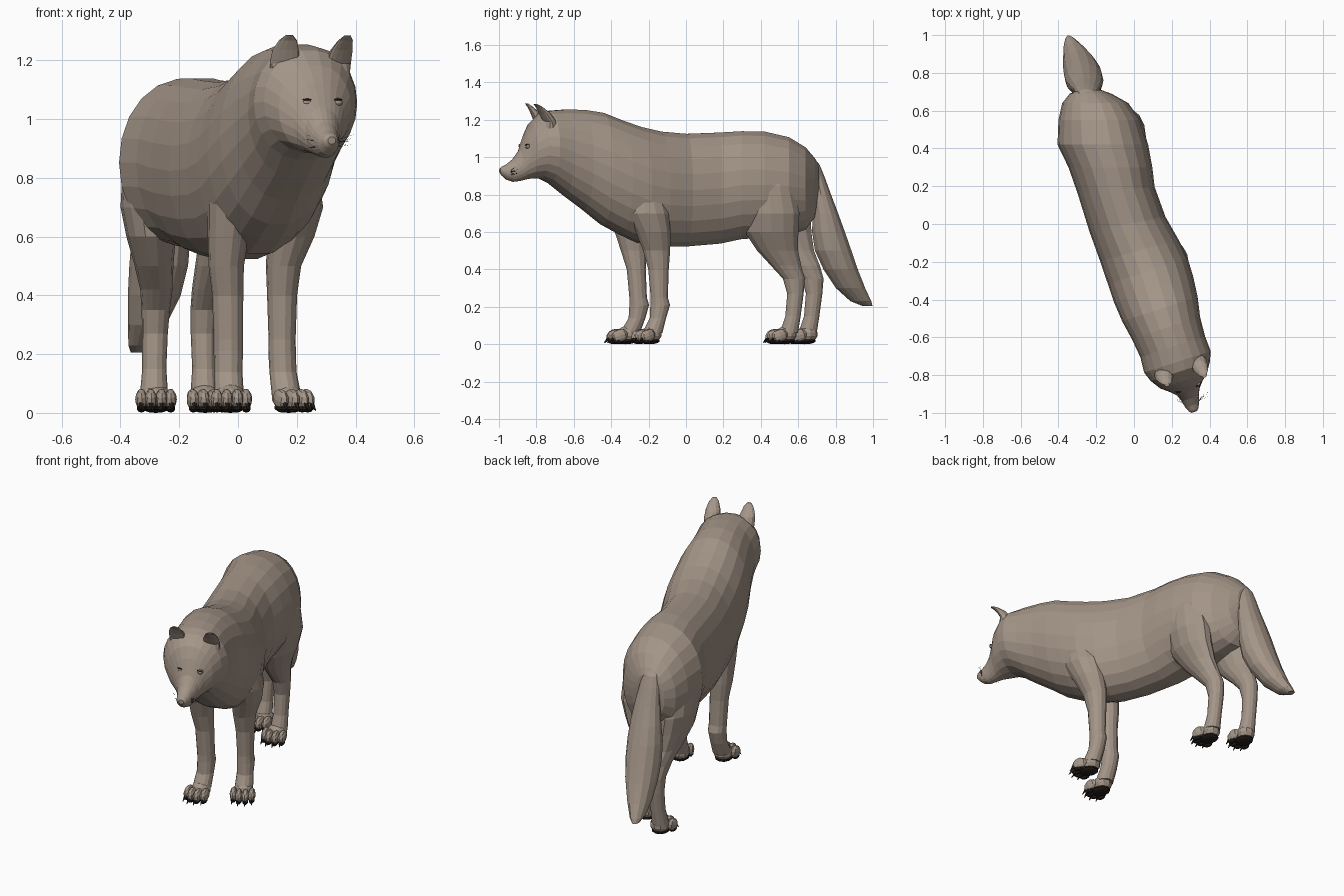
import bpy, bmesh, math, random
from mathutils import Vector, Matrix

random.seed(3)


def material(name, rgb):
    m = bpy.data.materials.new(name)
    m.diffuse_color = (*rgb, 1)
    return m


FUR = material("grey brown fur", (0.37, 0.30, 0.245))
DARK = material("dark claw", (0.018, 0.014, 0.012))


def finish(name, bm, mats=(FUR,)):
    bmesh.ops.recalc_face_normals(bm, faces=bm.faces[:])
    me = bpy.data.meshes.new(name)
    bm.to_mesh(me)
    bm.free()
    for m in mats:
        me.materials.append(m)
    ob = bpy.data.objects.new(name, me)
    bpy.context.collection.objects.link(ob)
    return ob


def loft(name, rings):
    """Skin a list of point rings and close both ends."""
    bm = bmesh.new()
    vs = [[bm.verts.new(p) for p in r] for r in rings]
    n = len(vs[0])
    for a, b in zip(vs, vs[1:]):
        for i in range(n):
            j = (i + 1) % n
            bm.faces.new((a[i], a[j], b[j], b[i]))
    bm.faces.new(vs[0])
    bm.faces.new(vs[-1])
    return finish(name, bm)


def limb(name, rows, n=14):
    """Rows of z, x, y, x radius, y radius."""
    angles = [2 * math.pi * i / n for i in range(n)]
    return loft(name, [[(x + rx * math.cos(a), y + ry * math.sin(a), z) for a in angles]
                       for z, x, y, rx, ry in rows])


def ball(bm, loc, size, mat=0, rot=0.0, u=10, v=7):
    m = (Matrix.Translation(loc) @ Matrix.Rotation(rot, 4, 'X')
         @ Matrix.Diagonal((*size, 1)))
    r = bmesh.ops.create_uvsphere(bm, u_segments=u, v_segments=v, radius=1, matrix=m)
    for f in {f for vert in r['verts'] for f in vert.link_faces}:
        f.material_index = mat


def spike(bm, a, b, r, mat=0, sides=5):
    a, b = Vector(a), Vector(b)
    d = b - a
    m = Matrix.Translation((a + b) / 2) @ d.to_track_quat('Z', 'Y').to_matrix().to_4x4()
    res = bmesh.ops.create_cone(bm, cap_ends=True, segments=sides, radius1=r,
                                radius2=r * 0.15, depth=d.length, matrix=m)
    for f in {f for vert in res['verts'] for f in vert.link_faces}:
        f.material_index = mat


# Trunk, neck and head: y, centre x, half width, top z, bottom z
trunk = [
    (0.71, -.235, .06, .96, .80), (0.69, -.23, .11, .995, .68), (0.64, -.205, .175, 1.055, .61),
    (0.55, -.183, .217, 1.11, .58), (0.42, -.165, .24, 1.14, .565), (0.30, -.125, .222, 1.142, .56),
    (0.18, -.095, .205, 1.135, .535), (0.0, -.035, .205, 1.128, .52), (-0.14, .028, .215, 1.14, .52),
    (-0.25, .073, .222, 1.165, .54), (-0.35, .105, .22, 1.20, .585), (-0.45, .137, .21, 1.24, .64),
    (-0.55, .169, .19, 1.256, .72), (-0.65, .205, .18, 1.257, .795), (-0.73, .23, .185, 1.25, .86),
    (-0.78, .245, .165, 1.235, .885), (-0.83, .262, .13, 1.185, .885), (-0.86, .275, .092, 1.125, .88),
    (-0.89, .288, .062, 1.04, .872), (-0.925, .298, .047, .99, .868), (-0.96, .308, .038, .962, .88),
    (-0.985, .316, .026, .95, .902), (-0.995, .319, .014, .94, .915)]


def trunk_ring(y, cx, hw, zt, zb, n=22):
    tilt = math.radians(18) * min(1, max(0, (0.3 - y) / 0.5))
    pts = []
    for i in range(n):
        a = 2 * math.pi * i / n
        c, s = math.cos(a), math.sin(a)
        u = hw * math.copysign(abs(c) ** 0.9, c)
        pts.append((cx + u * math.cos(tilt), y + u * math.sin(tilt),
                    (zt + zb) / 2 + (zt - zb) / 2 * s))
    return pts


body = loft("body", [trunk_ring(*r) for r in trunk])

# Bushy tail
limbs = [limb("tail", [
    (1.0, -.245, .665, .03, .015), (.96, -.25, .69, .045, .025), (.90, -.25, .70, .06, .04),
    (.80, -.25, .722, .075, .055), (.70, -.255, .745, .09, .07), (.60, -.262, .762, .10, .09),
    (.50, -.27, .787, .10, .10), (.40, -.285, .827, .09, .094), (.30, -.31, .88, .065, .08),
    (.23, -.335, .935, .038, .057), (.205, -.347, .97, .018, .028)])]

# Hind legs: z, centre line x, side offset, y, x radius, y radius, share of the step back
hind = [
    (.95, -.165, .11, .44, .05, .08, .3), (.85, -.165, .142, .445, .085, .13, .5),
    (.70, -.168, .138, .455, .094, .155, .6), (.60, -.172, .124, .457, .084, .147, .7),
    (.50, -.183, .103, .49, .066, .112, .85), (.42, -.19, .088, .535, .055, .083, 1),
    (.35, -.197, .083, .577, .048, .06, 1), (.27, -.20, .083, .585, .044, .045, 1),
    (.15, -.20, .085, .572, .041, .042, 1), (.06, -.20, .086, .55, .048, .05, 1)]
for side, name, step in ((1, "hind_leg_right", 0.0), (-1, "hind_leg_left", 0.1)):
    limbs.append(limb(name, [(z, cx + side * d, y + step * k, rx, ry)
                             for z, cx, d, y, rx, ry, k in hind]))

# Front legs
limbs.append(limb("front_leg_right", [
    (.92, .16, -.25, .06, .08), (.80, .19, -.235, .085, .12), (.70, .20, -.21, .09, .12),
    (.60, .18, -.175, .08, .095), (.50, .155, -.157, .06, .074), (.40, .15, -.147, .051, .056),
    (.25, .15, -.143, .046, .047), (.21, .15, -.138, .047, .054), (.14, .153, -.15, .046, .045),
    (.06, .165, -.18, .05, .055)]))
limbs.append(limb("front_leg_left", [
    (.88, .02, -.32, .06, .07), (.72, -.02, -.31, .085, .11), (.60, -.033, -.295, .07, .088),
    (.50, -.04, -.28, .06, .07), (.40, -.035, -.266, .053, .052), (.25, -.033, -.256, .05, .048),
    (.21, -.033, -.25, .05, .054), (.14, -.033, -.262, .048, .046), (.06, -.03, -.30, .05, .055)]))


# Ears with a hollow front: rows of x, y, z, width radius, depth radius
def ear(name, rows, turn, n=12):
    c0, s0 = math.cos(turn), math.sin(turn)
    rings = []
    for k, (x, y, z, rw, rd) in enumerate(rows):
        ring = []
        for i in range(n):
            a = 2 * math.pi * i / n
            u, d = rw * math.cos(a), rd * math.sin(a)
            if d < 0 and 0 < k < len(rows) - 1:
                d *= 0.25
            ring.append((x + u * c0 - d * s0, y + u * s0 + d * c0, z))
        rings.append(ring)
    return loft(name, rings)


limbs.append(ear("ear_left", [
    (.16, -.785, 1.14, .048, .045), (.158, -.80, 1.19, .05, .05), (.162, -.82, 1.235, .045, .042),
    (.17, -.84, 1.268, .031, .024), (.175, -.852, 1.286, .012, .009)], 0.1))
limbs.append(ear("ear_right", [
    (.335, -.725, 1.14, .045, .045), (.343, -.74, 1.19, .047, .05), (.355, -.765, 1.235, .04, .042),
    (.367, -.79, 1.268, .027, .024), (.373, -.805, 1.284, .012, .009)], 0.5))

# Merge limbs, tail and ears into one skin so no hidden surface is left inside
for part in limbs:
    mod = body.modifiers.new(part.name, 'BOOLEAN')
    mod.operation, mod.solver, mod.object = 'UNION', 'EXACT', part
bpy.context.view_layer.update()
skin = bpy.data.meshes.new_from_object(
    body.evaluated_get(bpy.context.evaluated_depsgraph_get()))
body.modifiers.clear()
body.data = skin
for part in limbs:
    bpy.data.objects.remove(part)


# Paws with toes, dark claws and dark pads
def paw(name, x, y, turn):
    bm = bmesh.new()
    ball(bm, (0, .022, .058), (.054, .058, .044))
    ball(bm, (0, .01, .022), (.05, .06, .018), 1)
    for tx, ty in ((-.05, -.025), (-.018, -.045), (.018, -.045), (.05, -.025)):
        ball(bm, (tx, ty, .05), (.021, .045, .035), 0, 0.35, 8, 6)
        ball(bm, (tx, ty - .008, .02), (.016, .03, .015), 1, 0, 8, 5)
        spike(bm, (tx, ty - .028, .042), (tx * 1.1, ty - .056, .012), .011, 1)
    bm.transform(Matrix.Translation((x, y, -.004)) @ Matrix.Rotation(math.radians(turn), 4, 'Z'))
    finish(name, bm, (FUR, DARK))


paw("front_paw_left", -.025, -.335, 6)
paw("front_paw_right", .178, -.205, 28)
paw("hind_paw_left", -.28, .625, 2)
paw("hind_paw_right", -.11, .515, 12)

# Eyes with small dark lids
bm = bmesh.new()
for x, y in ((.235, -.879), (.339, -.845)):
    ball(bm, (x, y, 1.058), (.018, .016, .014))
    ball(bm, (x, y - .003, 1.066), (.018, .014, .004), 1)
finish("eyes", bm, (FUR, DARK))

# Whiskers fanning out from the muzzle
bm = bmesh.new()
for side in (-1, 1):
    for i in range(6):
        start = Vector((.307 + side * .034, -.945 + side * .01, .905 + .005 * i))
        reach = Vector((side * random.uniform(.03, .06), random.uniform(0, .05),
                        random.uniform(-.015, .02)))
        spike(bm, start, start + reach, .0012, 0, 3)
finish("whiskers", bm, (DARK,))
